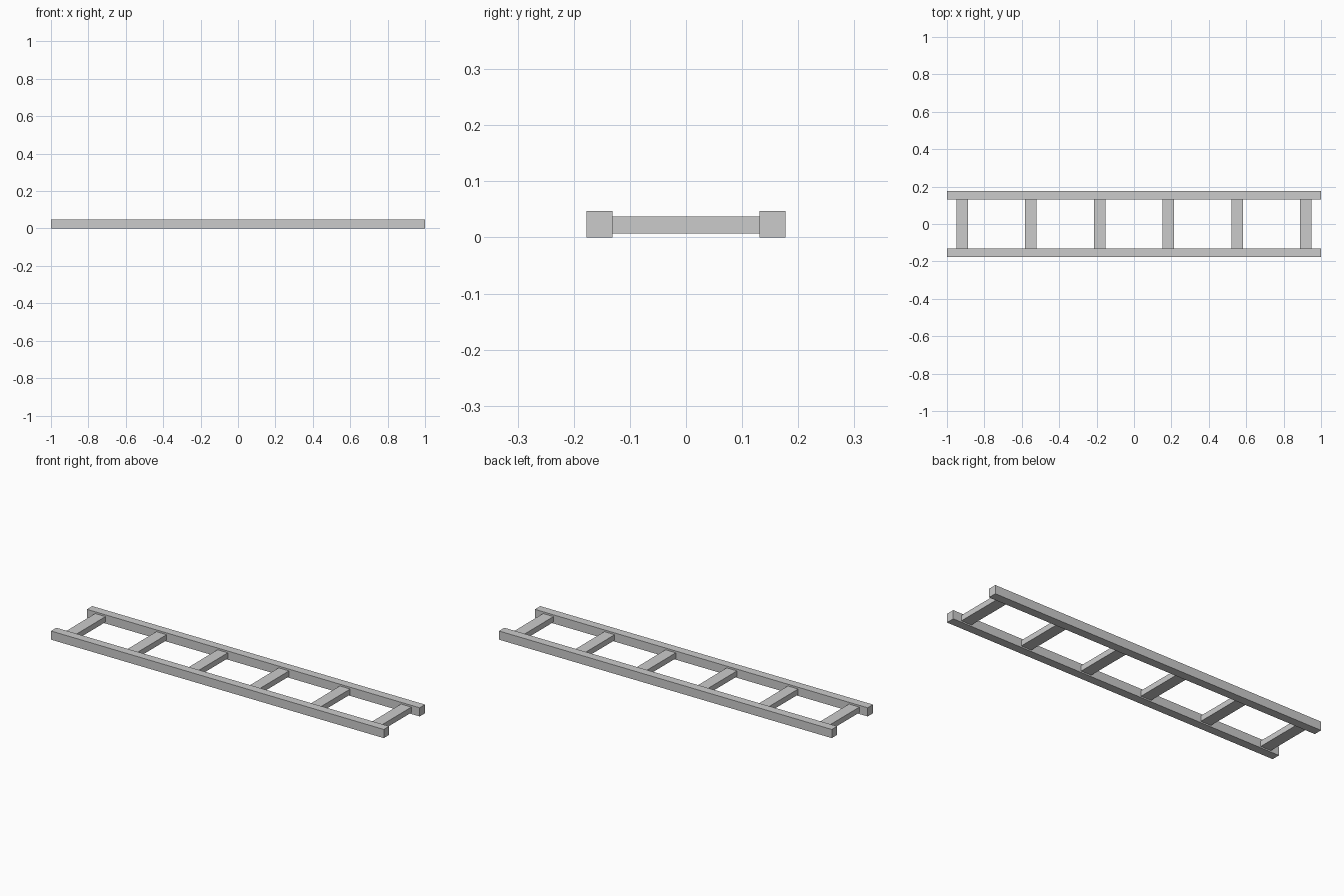
import bpy

cube = bpy.data.objects.get("Cube")
if cube:
    bpy.data.objects.remove(cube, do_unlink=True)

# Single plain grey material
grey = bpy.data.materials.new("light_grey")
grey.use_nodes = True
colour = (0.6, 0.6, 0.6, 1)
grey.diffuse_color = colour
grey.node_tree.nodes["Principled BSDF"].inputs["Base Color"].default_value = colour


def box(name, centre, size):
    bpy.ops.mesh.primitive_cube_add(size=1, location=centre)
    obj = bpy.context.object
    obj.name = name
    obj.scale = size
    bpy.ops.object.transform_apply(location=False, rotation=False, scale=True)
    obj.data.materials.append(grey)
    return obj


LENGTH, RAIL_WIDTH, HEIGHT = 2.0, 0.046, 0.047
RAIL_Y = 0.154
RUNG_COUNT, RUNG_END = 6, 0.919

# Long side rails
for side, name in ((-1, "front_rail"), (1, "back_rail")):
    box(name, (0, side * RAIL_Y, HEIGHT / 2), (LENGTH, RAIL_WIDTH, HEIGHT))

# Evenly spaced flat rungs between the inner rail faces
rung_length = 2 * RAIL_Y - RAIL_WIDTH
for i in range(RUNG_COUNT):
    x = RUNG_END * (2 * i / (RUNG_COUNT - 1) - 1)
    box(f"rung_{i + 1}", (x, 0, 0.0225), (0.062, rung_length, 0.03))
